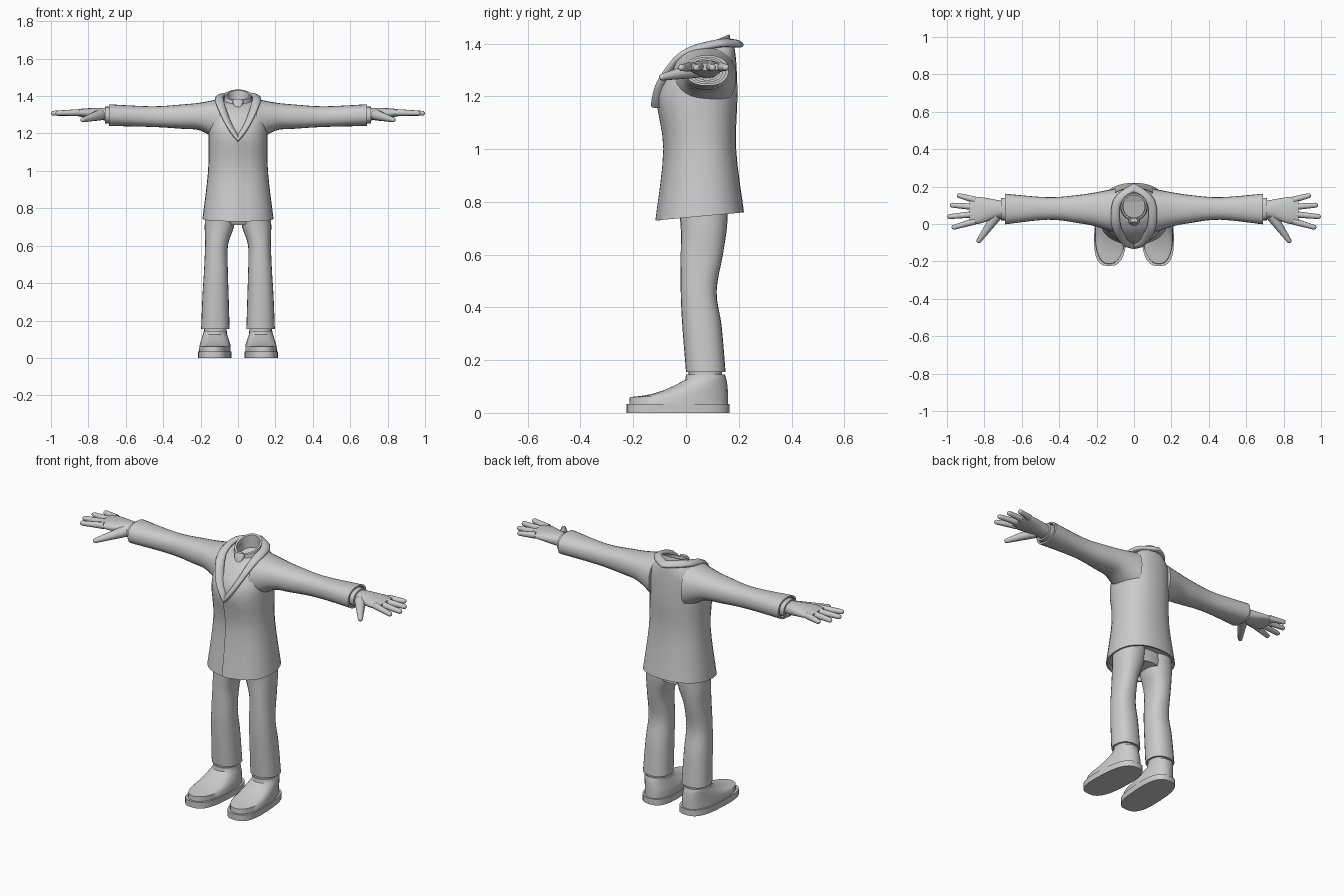
import bpy, bmesh
from math import sin, cos, pi, radians
from mathutils import Vector

cube = bpy.data.objects.get("Cube")
if cube:
    bpy.data.objects.remove(cube)

COLOUR = (0.6, 0.6, 0.6, 1)
grey = bpy.data.materials.new("plain_grey")
grey.use_nodes = True
grey.diffuse_color = COLOUR
grey.node_tree.nodes["Principled BSDF"].inputs["Base Color"].default_value = COLOUR


def finish(name, bm, mirror, angle):
    """Turn the bmesh into a smooth-shaded, optionally mirrored object."""
    bmesh.ops.recalc_face_normals(bm, faces=bm.faces)
    mesh = bpy.data.meshes.new(name)
    bm.to_mesh(mesh)
    bm.free()
    mesh.materials.append(grey)
    part = bpy.data.objects.new(name, mesh)
    bpy.context.collection.objects.link(part)
    bpy.ops.object.select_all(action='DESELECT')
    part.select_set(True)
    bpy.context.view_layer.objects.active = part
    bpy.ops.object.shade_smooth_by_angle(angle=radians(angle))
    if mirror:
        modifier = part.modifiers.new("mirror", 'MIRROR')
        modifier.use_mirror_merge = False


def loft(name, rings, sides=24, power=2.3, mirror=False, closed=False, angle=50):
    """Skin rounded rings, each given as (centre, side vector, depth vector)."""
    def rounded(value):
        return (1 if value >= 0 else -1) * abs(value) ** (2 / power)
    bm = bmesh.new()
    loops = []
    for centre, side, depth in rings:
        turns = [2 * pi * i / sides for i in range(sides)]
        loops.append([bm.verts.new(centre + side * rounded(cos(turn)) + depth * rounded(sin(turn)))
                      for turn in turns])
    pairs = list(zip(loops, loops[1:]))
    if closed:
        pairs.append((loops[-1], loops[0]))
    else:
        bm.faces.new(loops[0])
        bm.faces.new(loops[-1])
    for lower, upper in pairs:
        for i in range(sides):
            bm.faces.new((lower[i - 1], lower[i], upper[i], upper[i - 1]))
    finish(name, bm, mirror, angle)


def smooth(points, steps=4):
    """Pass a curve through points of any dimension."""
    points = [Vector(point) for point in points]
    padded = [points[0]] + points + [points[-1]]
    curve = []
    for before, start, end, after in zip(padded, padded[1:], padded[2:], padded[3:]):
        leave, arrive = (end - before) / 2, (after - start) / 2
        for step in range(steps):
            t = step / steps
            ease = t * t * (3 - 2 * t)
            curve.append(start.lerp(end, ease) + leave * t * (1 - t) ** 2 - arrive * t * t * (1 - t))
    return curve + [points[-1]]


def level(centre_x, half_width, front, back, height, rise=0, splay=0):
    """Ring around an upright part; rise lifts its back, splay turns its front outwards."""
    half = (back - front) / 2
    return (Vector((centre_x, (front + back) / 2, height)), Vector((half_width, 0, 0)),
            Vector((-splay * half, half, rise / 2)))


def across(x, centre_y, half_depth, height, half_height):
    """Ring around an arm."""
    return (Vector((x, centre_y, height)), Vector((0, half_depth, 0)), Vector((0, 0, half_height)))


def turn_in(rings, scale, inwards):
    """Fold the last ring inwards to leave a hollow opening."""
    centre, side, depth = rings[-1]
    lip = (centre, side * scale, depth * scale)
    return rings + [lip, (centre + Vector(inwards), lip[1], lip[2])]


def digit(name, start, direction, length, thick, thin):
    """Tapered finger with a rounded tip."""
    start, forward = Vector(start), Vector(direction).normalized()
    side = forward.cross(Vector((0, 0, 1))).normalized()
    up = side.cross(forward)
    tip = start + forward * (length - thin)
    rings = [(start, side * thick, up * thick)]
    for turn in (0, 30, 60, 80):
        radius = thin * cos(radians(turn))
        rings.append((tip + forward * thin * sin(radians(turn)), side * radius, up * radius))
    loft(name, rings, sides=12, power=2, mirror=True, angle=60)


# Coat: half width, front, back, height, rise
shell = smooth([(.19, -.11, .22, .745, .03), (.16, -.08, .19, 1, 0), (.157, -.105, .195, 1.2, 0),
                (.15, -.05, .19, 1.32, .03), (.08, .01, .18, 1.38, .05)])
coat = [level(0, *row) for row in shell]
body = turn_in(coat, .7, (0, 0, -.12))
body = turn_in(body[::-1], .95, (0, 0, .03))
loft("coat_body", body, sides=32)

# Overlapping front edge of the coat, a thin flap following its front
bm = bmesh.new()
rows = []
for centre, side, depth in coat:
    front = centre - depth
    if front.z < 1.18:
        rows.append([bm.verts.new(front + Vector((x, lift, 0)))
                     for x, lift in ((-.02, .006), (-.02, -.006), (.02, -.005), (.07, .012))])
for lower, upper in zip(rows, rows[1:]):
    for i in range(3):
        bm.faces.new((lower[i], lower[i + 1], upper[i + 1], upper[i]))
finish("coat_front_edge", bm, mirror=False, angle=40)

# Collar band swept round the neck down to the lapel point
left = smooth([(0, -.11, 1.17), (.05, -.09, 1.25), (.095, -.01, 1.36), (.09, .12, 1.4), (0, .195, 1.4)])
right = [Vector((-p.x, p.y, p.z)) for p in left[-2:0:-1]]
path = left + right
band = []
for i, point in enumerate(path):
    along = (path[(i + 1) % len(path)] - path[i - 1]).normalized()
    outwards = Vector((point.x, (point.y - .08) * .7, -.03))
    outwards = (outwards - along * outwards.dot(along)).normalized()
    band.append((point, outwards * .024, outwards.cross(along) * .014))
loft("coat_collar", band, sides=12, power=2, closed=True, angle=60)

# Shirt neck with a hollow opening, and the knot below it
neck = [level(0, .08, .01, .18, 1.34, .04), level(0, .07, .02, .165, 1.405, .06)]
loft("shirt_neck", turn_in(neck, .85, (0, 0, -.07)), power=2)
knot = [level(0, .015, -.01, .02, 1.335), level(0, .03, 0, .03, 1.37), level(0, .02, .01, .03, 1.385)]
loft("shirt_knot", knot, sides=12, power=3)

# Sleeves: distance out, centre, half depth, height, half height
sleeve = smooth([(.1, .07, .12, 1.27, .115), (.2, .078, .092, 1.29, .075), (.3, .08, .075, 1.29, .065),
                 (.46, .083, .06, 1.29, .055), (.69, .08, .082, 1.298, .058)])
loft("sleeves", turn_in([across(*row) for row in sleeve], .85, (-.02, 0, 0)), mirror=True)
cuff = [across(x, .08, .06, 1.298, .045) for x in (.66, .71)]
loft("shirt_cuffs", turn_in(cuff, .8, (-.02, 0, 0)), mirror=True)

# Hands: palm, four fanned fingers and a lowered thumb
palm = smooth([(.68, .08, .04, 1.3, .032), (.74, .08, .05, 1.305, .032),
               (.83, .073, .072, 1.31, .023), (.88, .073, .068, 1.312, .014)])
loft("palms", [across(*row) for row in palm], mirror=True, angle=60)
fingers = ("index", .13), ("middle", .15), ("ring", .135), ("little", .1)
for i, (finger, length) in enumerate(fingers):
    fan = -.28 + .18 * i
    digit(finger + "_fingers", (.85, .015 + .038 * i, 1.312), (cos(fan), sin(fan), -.03), length, .018, .013)
digit("thumbs", (.735, .045, 1.3), (.7, -1, -.2), .18, .03, .013)

# Trousers: hips under the coat, then a leg with a turned-in hem
hips = [level(0, width, front, .15, height)
        for width, front, height in ((.08, 0, .71), (.15, -.02, .745), (.15, -.03, .85))]
loft("trouser_hips", hips)
leg = smooth([(.09, .085, -.03, .16, .8), (.1, .078, -.02, .155, .7), (.115, .061, -.02, .14, .6),
              (.118, .064, -.02, .116, .46), (.12, .07, -.014, .135, .33), (.121, .076, 0, .15, .155)])
loft("trouser_legs", turn_in([level(*row) for row in leg], .85, (0, 0, .02)), mirror=True)
loft("socks", [level(.121, .06, .01, .137, height) for height in (.12, .18)], mirror=True)

# Shoes: flat sole, and an upper sloping from toe to ankle
sole = [level(.124, .088, -.225, .165, height, splay=.05) for height in (0, .034)]
loft("shoe_soles", sole, sides=28, power=2.8, mirror=True)
upper = [level(.124, .084, -.215, .16, .03, splay=.05)]
for step in range(6):
    t = step / 5
    upper.append(level(.123, .083 - .02 * t, -.213 + .21 * t, .16 - .01 * t,
                       .065 + .065 * t, .01 + .03 * sin(pi * t), .05 * (1 - t)))
upper.append(level(.122, .062, 0, .148, .145))
loft("shoe_uppers", turn_in(upper, .92, (0, 0, -.01)), sides=28, mirror=True)
